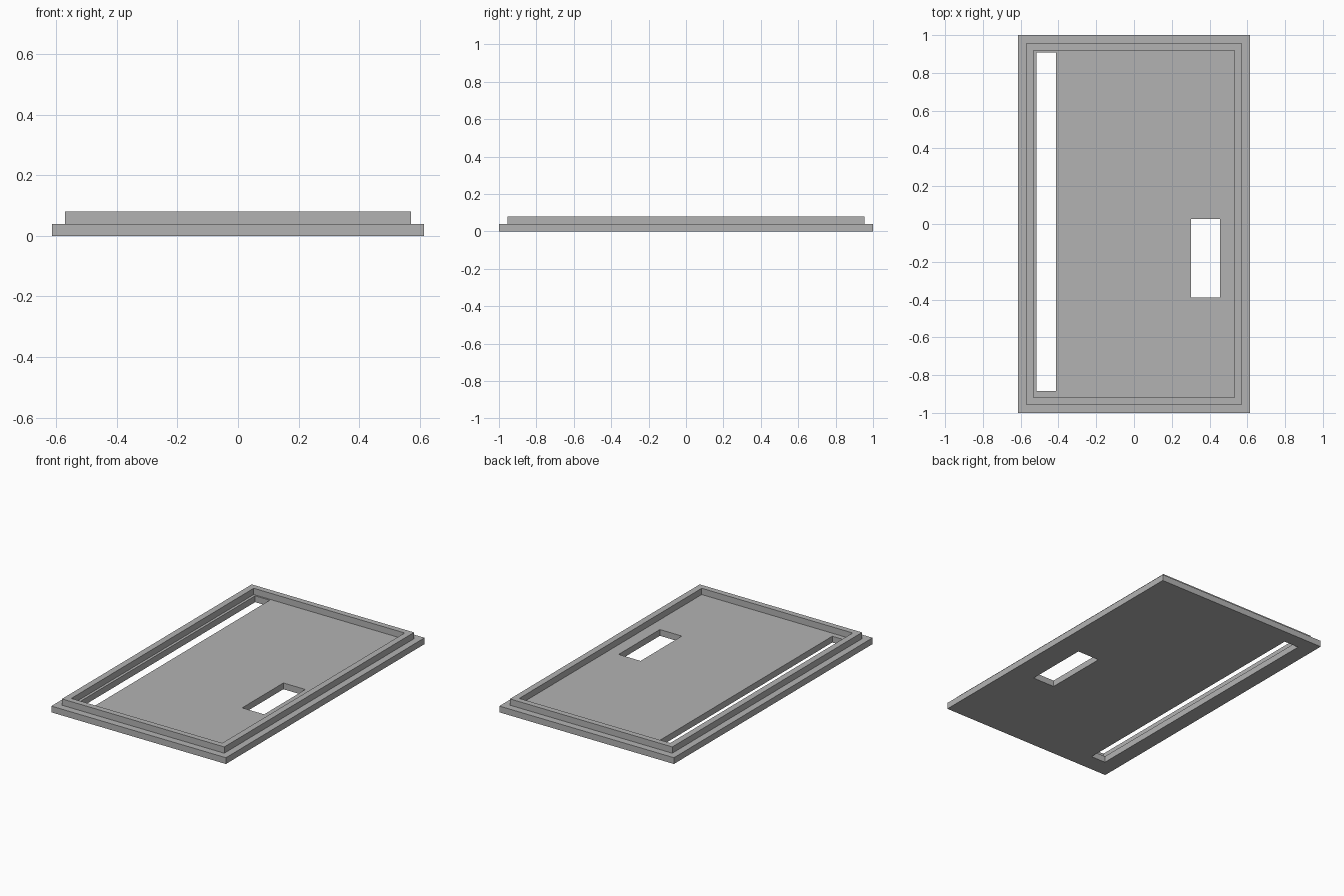
import bpy
import bmesh
from mathutils import Matrix, Vector

old = bpy.data.objects.get("Cube")
if old:
    bpy.data.objects.remove(old, do_unlink=True)

grey = bpy.data.materials.new("plain grey")
grey.use_nodes = True
colour = (0.45, 0.45, 0.45, 1)
grey.diffuse_color = colour
grey.node_tree.nodes["Principled BSDF"].inputs["Base Color"].default_value = colour


def box(name, low, high):
    """Axis-aligned box between two corners."""
    low, high = Vector(low), Vector(high)
    bm = bmesh.new()
    bmesh.ops.create_cube(bm, size=1, matrix=Matrix.Translation((low + high) / 2)
                          @ Matrix.Diagonal((*(high - low), 1)))
    mesh = bpy.data.meshes.new(name)
    bm.to_mesh(mesh)
    bm.free()
    mesh.materials.append(grey)
    obj = bpy.data.objects.new(name, mesh)
    bpy.context.collection.objects.link(obj)
    return obj


def centred(name, x, y, bottom, top):
    return box(name, (-x, -y, bottom), (x, y, top))


def combine(target, tool, operation):
    """Apply a boolean and discard the tool."""
    mod = target.modifiers.new(operation, "BOOLEAN")
    mod.operation = operation
    mod.solver = "EXACT"
    mod.object = tool
    bpy.context.view_layer.objects.active = target
    bpy.ops.object.modifier_apply(modifier=mod.name)
    bpy.data.objects.remove(tool, do_unlink=True)


STEP, TOP = 0.04, 0.08

# Flat plate with a raised, hollowed lip
plate = centred("cover_plate", 0.615, 1.0, 0, STEP)
combine(plate, centred("lip", 0.572, 0.955, STEP / 2, TOP), "UNION")
combine(plate, centred("recess", 0.532, 0.918, STEP, TOP * 2), "DIFFERENCE")

# Long slot and small window through the plate
combine(plate, box("slot", (-0.515, -0.884, -1), (-0.412, 0.908, 1)), "DIFFERENCE")
combine(plate, box("window", (0.301, -0.388, -1), (0.456, 0.027, 1)), "DIFFERENCE")
